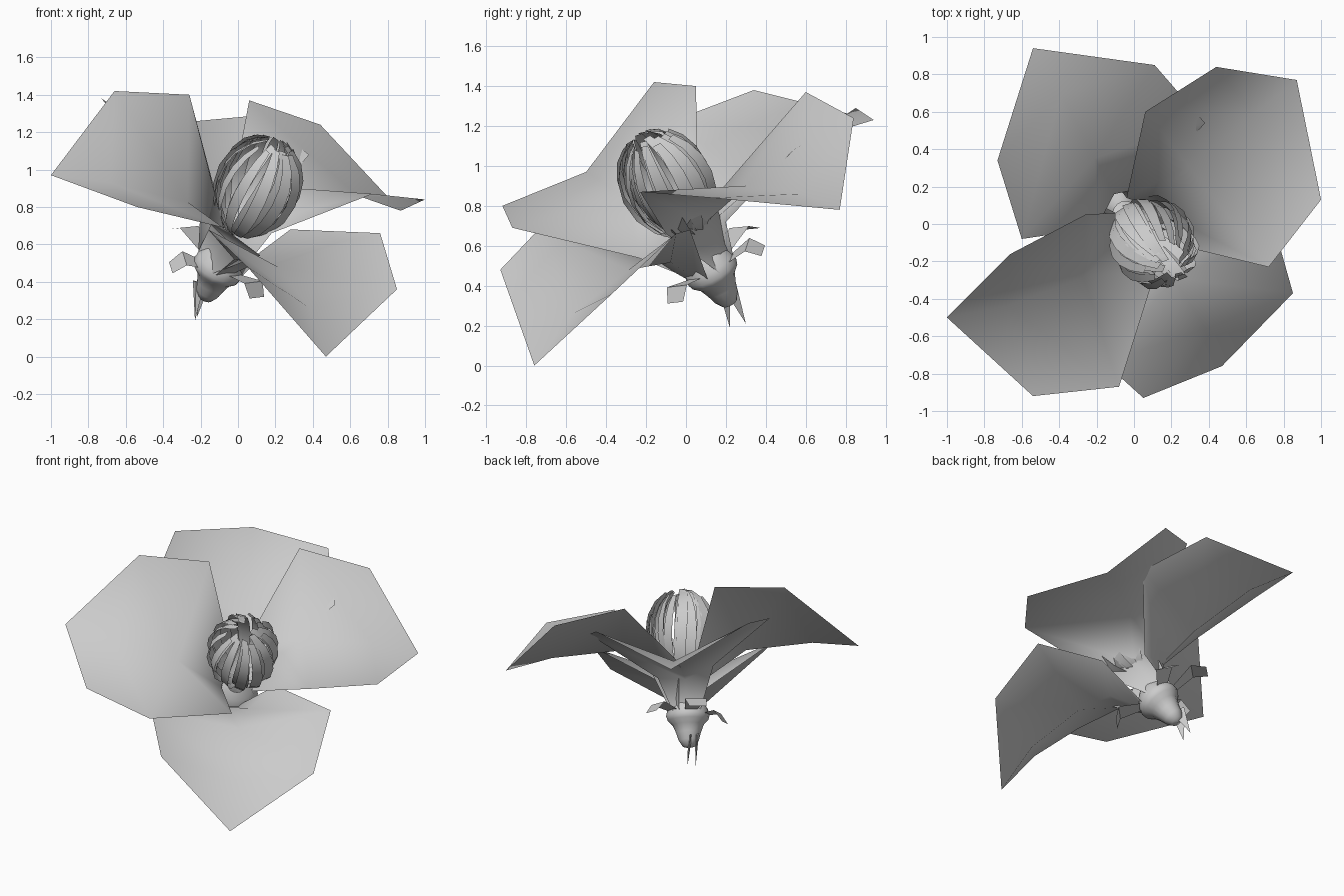
import bpy, math, random
from mathutils import Vector as V

if "Cube" in bpy.data.objects:
    bpy.data.objects.remove(bpy.data.objects["Cube"])

random.seed(4)
AXIS = V((0.366, -0.457, 0.81)).normalized()   # tilt of the bloom
ROOT = V((-0.17, 0.21, 0.33))                  # bottom of the receptacle
SIDE = AXIS.cross(V((0, 0, 1))).normalized()
OTHER = AXIS.cross(SIDE).normalized()


def around(angle, radius, along, origin=ROOT):
    """Point at an angle and radius around the bloom axis."""
    return origin + AXIS * along + (SIDE * math.cos(angle) + OTHER * math.sin(angle)) * radius


def build(name, verts, faces, angle=None):
    mesh = bpy.data.meshes.new(name)
    mesh.from_pydata([tuple(v) for v in verts], [], faces)
    mesh.update()
    obj = bpy.data.objects.new(name, mesh)
    bpy.context.collection.objects.link(obj)
    if angle:
        bpy.ops.object.select_all(action='DESELECT')
        obj.select_set(True)
        bpy.context.view_layer.objects.active = obj
        bpy.ops.object.shade_smooth_by_angle(angle=math.radians(angle))
    return obj


def petal(name, neck_l, l1, l2, tip, r2, r1, neck_r, drop=0.27):
    """Petal with a narrow claw, a wide cupped blade and a pointed tip."""
    nl, l1, l2, tip, r2, r1, nr = map(V, (neck_l, l1, l2, tip, r2, r1, neck_r))
    centre = ROOT + AXIS * 0.20
    out = (l1 + r1) / 2 - centre
    out = (out - AXIS * out.dot(AXIS)).normalized()
    across = out.cross(AXIS)
    if across.dot(r1 - l1) < 0:
        across = -across
    base = centre + out * 0.10
    rows = [(base - across * 0.09, base, base + across * 0.09),
            (nl, (nl + nr) / 2 - AXIS * 0.06 + out * 0.06, nr),
            (l1, (l1 + r1) / 2 - AXIS * drop, r1),
            (l2, (l2 + r2) / 2 - AXIS * drop * 0.82, r2)]
    verts = [p for row in rows for p in row] + [tip]
    faces = [(3 * i + j, 3 * i + j + 1, 3 * i + j + 4, 3 * i + j + 3)
             for i in range(3) for j in range(2)]
    faces += [(9, 10, 12), (10, 11, 12)]
    build(name, verts, faces, 80)


# Four large petals
petal("petal_back_left", (-0.20, -0.02, 0.80), (-0.60, -0.08, 1.22), (-0.73, 0.34, 1.38),
      (-0.54, 0.94, 1.23), (0.11, 0.85, 1.29), (0.38, 0.54, 1.08), (0.08, 0.20, 0.72))
petal("petal_back_right", (-0.04, 0.14, 0.84), (0.06, 0.60, 1.37), (0.44, 0.84, 1.24),
      (0.87, 0.77, 0.78), (1.00, 0.13, 0.84), (0.72, -0.23, 0.87), (0.18, -0.10, 0.66))
petal("petal_front_left", (0.12, -0.24, 0.54), (-0.08, -0.87, 0.69), (-0.54, -0.92, 0.80),
      (-1.00, -0.50, 0.97), (-0.66, -0.16, 1.42), (-0.26, 0.05, 1.40), (-0.10, 0.06, 0.80))
petal("petal_front_right", (-0.02, -0.15, 0.52), (-0.16, -0.74, 0.68), (0.05, -0.93, 0.48),
      (0.47, -0.76, 0.00), (0.85, -0.37, 0.36), (0.76, -0.05, 0.66), (0.28, 0.02, 0.68), 0.235)

# Receptacle: turned bulb under the petals
profile = [(0.002, -0.03), (0.04, -0.02), (0.065, 0.02), (0.08, 0.07), (0.10, 0.12),
           (0.13, 0.15), (0.14, 0.18), (0.13, 0.22), (0.10, 0.27), (0.06, 0.31)]
N = 16
rings = [around(2 * math.pi * k / N, r, t) for r, t in profile for k in range(N)]
quads = [(i * N + k, i * N + (k + 1) % N, (i + 1) * N + (k + 1) % N, (i + 1) * N + k)
         for i in range(len(profile) - 1) for k in range(N)]
build("receptacle", rings, quads, 60)

# Stamens: slightly twisted strips forming an open ball, tapered to the bottom
CENTRE = V((0.105, -0.10, 0.925))
STEPS = 7
verts, faces = [], []
for i in range(28):
    layer = i % 2
    radius = 0.228 - 0.025 * layer + random.uniform(-0.008, 0.008)
    start = 2 * math.pi * i / 28 + random.uniform(-0.06, 0.06)
    end_lat = math.radians(random.uniform(50, 76))
    twist = random.uniform(0.0, 0.5)
    first = len(verts)
    for s in range(STEPS + 1):
        f = s / STEPS
        lat = math.radians(-84) * (1 - f) + end_lat * f
        width = 0.01 + 0.023 * math.sin(math.pi * min(f * 0.85 + 0.05, 1))
        r = radius * math.cos(lat) ** (1.25 if lat < 0 else 1)
        spread = min(width / max(r, 0.02), 0.5)
        for sign in (-1, 1):
            verts.append(around(start + twist * f + sign * spread, r + 0.01 * sign,
                                (0.33 if lat < 0 else 0.28) * math.sin(lat), CENTRE))
    for s in range(STEPS):
        a = first + 2 * s
        faces.append((a, a + 1, a + 3, a + 2))
build("stamens", verts, faces, 30)

# Small bent sepals around the receptacle
HUB = ROOT + AXIS * 0.17
for k, end in enumerate([(0.13, -0.09, 0.38), (-0.33, 0.04, 0.54),
                         (0.03, 0.35, 0.64), (-0.30, 0.30, 0.75)]):
    end = V(end)
    out = (end - HUB).normalized()
    across = out.cross(AXIS).normalized()
    pts = []
    for f, w, drop in ((0.35, 0.04, 0), (0.8, 0.07, 0), (1.0, 0.055, 0.08)):
        p = HUB.lerp(end, f) - AXIS * drop
        pts += [p - across * w, p + across * w]
    build(f"sepal_{k + 1}", pts, [(0, 1, 3, 2), (2, 3, 5, 4)])

# Torn stem spikes at the bottom
for k, (tip, root) in enumerate([((-0.23, 0.22, 0.19), (-0.21, 0.19, 0.40)),
                                 ((-0.22, 0.30, 0.21), (-0.18, 0.22, 0.40))]):
    tip, root = V(tip), V(root)
    side = (tip - root).cross(V((1, 1, 0))).normalized() * 0.045
    edge = (tip - root).cross(side).normalized() * 0.02
    build(f"stem_spike_{k + 1}", [root - side, root + side, root + edge, tip],
          [(0, 1, 3), (1, 2, 3), (2, 0, 3), (0, 2, 1)])
